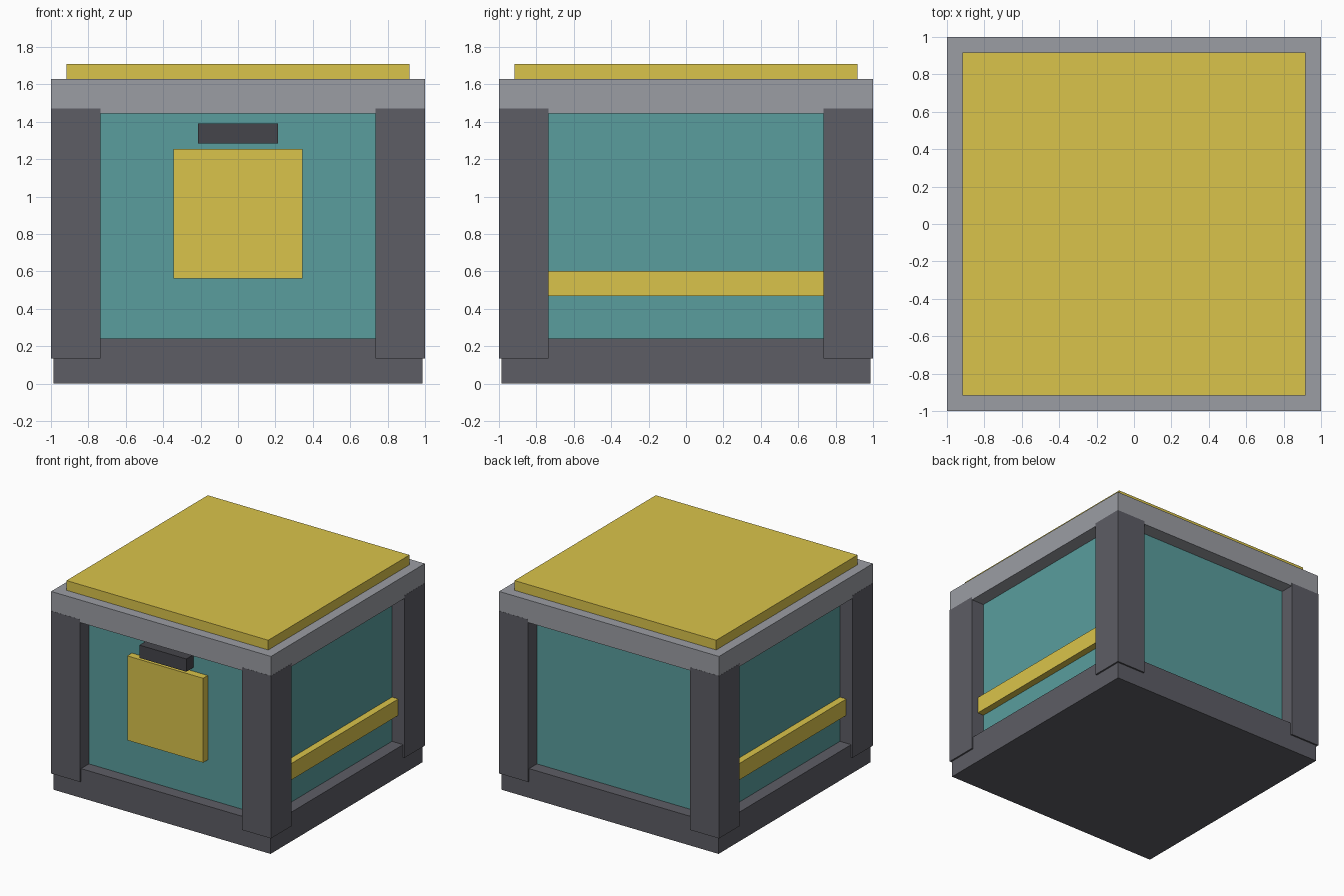
import bpy

if "Cube" in bpy.data.objects:
    bpy.data.objects.remove(bpy.data.objects["Cube"])


def material(name, rgb):
    m = bpy.data.materials.new(name)
    m.diffuse_color = (*rgb, 1)
    m.use_nodes = True
    m.node_tree.nodes["Principled BSDF"].inputs["Base Color"].default_value = m.diffuse_color
    return m


teal = material("teal", (0.10, 0.34, 0.34))
yellow = material("yellow", (0.70, 0.55, 0.07))
dark = material("dark_grey", (0.11, 0.11, 0.13))
charcoal = material("charcoal", (0.06, 0.06, 0.07))
light = material("light_grey", (0.33, 0.34, 0.37))


def box(name, x, y, z, mat):
    """Box spanning the given (min, max) range on each axis."""
    spans = (x, y, z)
    bpy.ops.mesh.primitive_cube_add(size=1, location=[(a + b) / 2 for a, b in spans])
    ob = bpy.context.object
    ob.name = name
    ob.scale = [b - a for a, b in spans]
    bpy.ops.object.transform_apply(location=False, rotation=False, scale=True)
    ob.data.materials.append(mat)
    return ob


def square(half):
    return (-half, half), (-half, half)


P = 0.885  # half width of the inset body

# Stacked square parts: base, body, lid rim, lid panel
box("base", *square(0.987), (0, 0.24), dark)
box("body", *square(P), (0.24, 1.445), teal)
box("lid_rim", *square(0.999), (1.445, 1.63), light)
box("lid_panel", *square(0.917), (1.63, 1.71), yellow)

# Corner posts and side rails
for sx, side in ((-1, "left"), (1, "right")):
    px = sorted((sx * 0.735, sx))
    for sy, end in ((-1, "front"), (1, "back")):
        box(f"{end}_{side}_post", px, sorted((sy * 0.735, sy)), (0.135, 1.47), dark)
    box(f"{side}_rail", sorted((sx * P, sx * 0.942)), (-0.735, 0.735), (0.468, 0.603), yellow)

# Front plate and handle
box("front_plate", (-0.345, 0.345), (-0.945, -P), (0.562, 1.255), yellow)
box("front_handle", (-0.213, 0.213), (-0.975, -P), (1.285, 1.39), charcoal)
